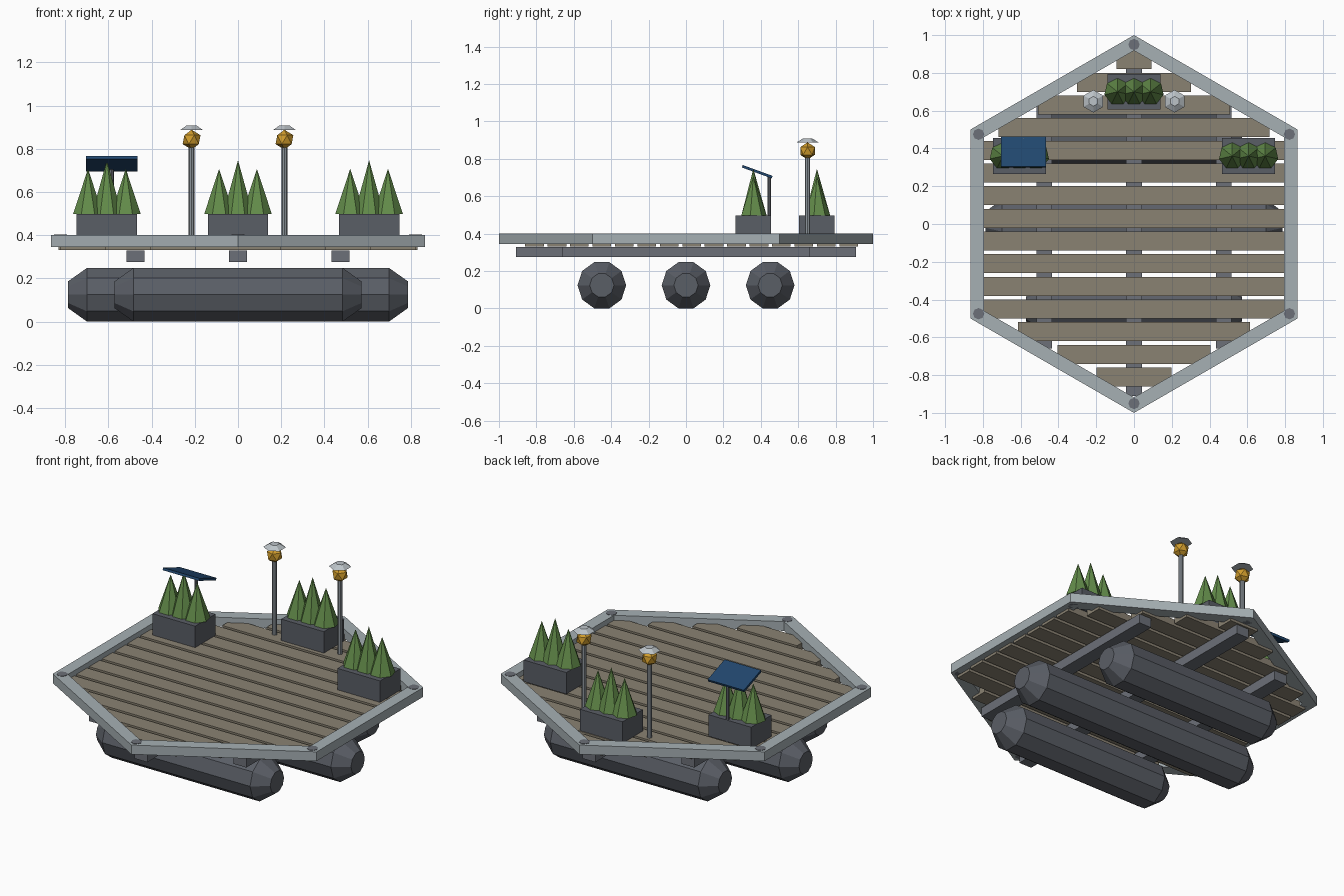
import bpy, bmesh, math
from mathutils import Matrix

if "Cube" in bpy.data.objects:
    bpy.data.objects.remove(bpy.data.objects["Cube"])


def srgb(h):
    v = [int(h[i:i + 2], 16) / 255 for i in (0, 2, 4)]
    return [c / 12.92 if c < 0.04045 else ((c + 0.055) / 1.055) ** 2.4 for c in v] + [1]


def mat(name, h):
    m = bpy.data.materials.new(name)
    m.diffuse_color = srgb(h)
    m.use_nodes = True
    m.node_tree.nodes["Principled BSDF"].inputs["Base Color"].default_value = m.diffuse_color
    return m


WOOD = mat("weathered_wood", "8A8272")
RIM = mat("pale_metal", "A6B0B4")
DARK = mat("dark_grey", "5A5E66")
BEAM = mat("beam_grey", "6C7078")
POLE = mat("pole_grey", "8E969C")
CAP = mat("cap_grey", "BCC3C8")
GREEN = mat("leaf_green", "638C4A")
GOLD = mat("lamp_gold", "D09C2C")
NAVY = mat("panel_blue", "21476E")


def finish(name, bm, m):
    bmesh.ops.recalc_face_normals(bm, faces=bm.faces)
    me = bpy.data.meshes.new(name)
    bm.to_mesh(me)
    bm.free()
    me.materials.append(m)
    ob = bpy.data.objects.new(name, me)
    bpy.context.collection.objects.link(ob)
    return ob


def box(name, c, size, m, rot_x=0):
    bm = bmesh.new()
    bmesh.ops.create_cube(bm, size=1, matrix=Matrix.Translation(c)
                          @ Matrix.Rotation(rot_x, 4, 'X') @ Matrix.Diagonal((*size, 1)))
    return finish(name, bm, m)


def lathe(name, profile, n, m, mtx, phase=0.0):
    """Spin (radius, height) pairs into an n-sided capped solid along local z."""
    bm = bmesh.new()
    rings = []
    for r, z in profile:
        count = n if r > 0 else 1
        rings.append([bm.verts.new((r * math.cos(phase + 2 * math.pi * i / n),
                                    r * math.sin(phase + 2 * math.pi * i / n), z))
                      for i in range(count)])
    for a, b in zip(rings, rings[1:]):
        for i in range(n):
            j = (i + 1) % n
            bm.faces.new((a[i], a[j], b[0]) if len(b) == 1 else (a[i], a[j], b[j], b[i]))
    for ring in (rings[0], rings[-1]):
        if len(ring) > 2:
            bm.faces.new(ring)
    bm.transform(mtx)
    return finish(name, bm, m)


T = Matrix.Translation

# hexagonal rim: closed square-section ring
bm = bmesh.new()
section = [(1.0, 0.345), (1.0, 0.40), (0.918, 0.40), (0.918, 0.345)]
rings = []
for k in range(6):
    a = math.radians(90 + 60 * k)
    rings.append([bm.verts.new((r * math.cos(a), r * math.sin(a), z)) for r, z in section])
for k in range(6):
    p, q = rings[k], rings[(k + 1) % 6]
    for i in range(4):
        j = (i + 1) % 4
        bm.faces.new((p[i], p[j], q[j], q[i]))
finish("deck_rim", bm, RIM)

# corner bolts
for k in range(6):
    a = math.radians(90 + 60 * k)
    lathe("corner_bolt", [(0.03, 0.345), (0.03, 0.402)], 8, BEAM,
          T((0.95 * math.cos(a), 0.95 * math.sin(a), 0)))

# planks, each cut short to stay inside the hexagon
for i in range(15):
    y = -0.81 + 0.12 * i
    w = 0.1
    outer = abs(y) + w / 2
    half = min(0.83, 1.732 * (1 - outer) - 0.045)
    box("deck_plank", (0, y, 0.35), (2 * half, w, 0.04), WOOD)

# joists under the planks
for x, half in ((-0.475, 0.66), (0, 0.91), (0.475, 0.66)):
    box("joist", (x, 0, 0.302), (0.083, 2 * half, 0.055), BEAM)

# floats with tapered ends
for y, body in ((-0.45, 0.485), (0, 0.70), (0.45, 0.485)):
    end = body + 0.087
    lathe("float", [(0.065, -end), (0.13, -body), (0.13, body), (0.065, end)], 10, DARK,
          T((0, y, 0.124)) @ Matrix.Rotation(math.pi / 2, 4, 'Y'), math.pi / 2)

# planters with three pointed shrubs each
for x, y in ((-0.607, 0.36), (0, 0.70), (0.607, 0.36)):
    box("planter", (x, y, 0.433), (0.28, 0.19, 0.128), DARK)
    for d, h in ((-1, 0.21), (0, 0.25), (1, 0.21)):
        lathe("shrub", [(0.071, 0), (0, h)], 7, GREEN,
              T((x + d * 0.0875, y, 0.497)), math.pi / 2)

# lamps
for x in (-0.215, 0.215):
    y = 0.65
    lathe("lamp_pole", [(0.014, 0.36), (0.014, 0.82)], 8, POLE, T((x, y, 0)))
    bm = bmesh.new()
    bmesh.ops.create_icosphere(bm, subdivisions=1, radius=0.046, matrix=T((x, y, 0.842)))
    finish("lamp_globe", bm, GOLD)
    lathe("lamp_cap", [(0.06, 0.887), (0.026, 0.908)], 6, CAP, T((x, y, 0)), math.pi / 2)

# solar panel on a post
lathe("panel_post", [(0.01, 0.36), (0.01, 0.712)], 8, BEAM, T((-0.585, 0.445, 0)))
box("solar_panel", (-0.585, 0.381, 0.731), (0.238, 0.17, 0.014), NAVY, math.radians(-20))
